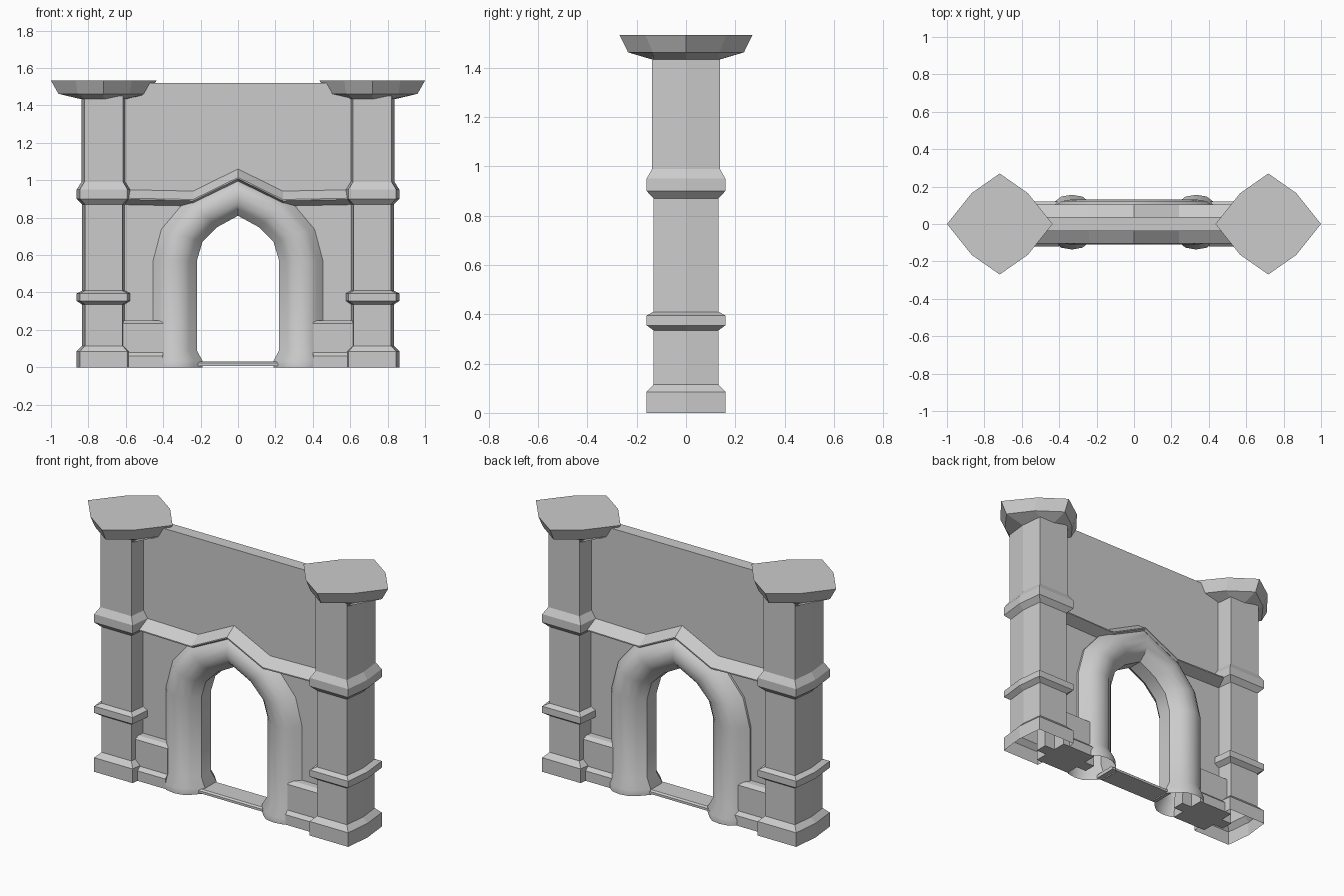
import bpy, math

cube = bpy.data.objects.get("Cube")
if cube:
    bpy.data.objects.remove(cube, do_unlink=True)

stone = bpy.data.materials.new("grey_stone")
stone.use_nodes = True
GREY = (0.6, 0.6, 0.6, 1)
stone.diffuse_color = GREY
stone.node_tree.nodes["Principled BSDF"].inputs["Base Color"].default_value = GREY


def loft(name, rings, start_cap=False, end_cap=False, smooth=None):
    """Skin equal-length closed rings into one object."""
    n = len(rings[0])
    verts = [p for ring in rings for p in ring]
    faces = []
    for r in range(len(rings) - 1):
        for i in range(n):
            a, b = r * n + i, r * n + (i + 1) % n
            faces.append((a, b, b + n, a + n))
    if start_cap:
        faces.append(tuple(reversed(range(n))))
    if end_cap:
        faces.append(tuple(range(len(verts) - n, len(verts))))
    mesh = bpy.data.meshes.new(name)
    mesh.from_pydata(verts, [], faces)
    mesh.materials.append(stone)
    # consistent outward normals
    import bmesh
    bm = bmesh.new()
    bm.from_mesh(mesh)
    bmesh.ops.recalc_face_normals(bm, faces=bm.faces)
    bm.to_mesh(mesh)
    bm.free()
    if smooth:
        mesh.shade_smooth()
        mesh.set_sharp_from_angle(angle=math.radians(smooth))
    obj = bpy.data.objects.new(name, mesh)
    bpy.context.collection.objects.link(obj)
    return obj


def mirrored(half):
    """Complete a left half path, ending on x = 0, with its right half."""
    return half + [(-x, z) for x, z in reversed(half[:-1])]


def hexagon(cx, apex, flat, depth, z):
    plan = [(apex, 0), (flat, depth), (-flat, depth),
            (-apex, 0), (-flat, -depth), (flat, -depth)]
    return [(cx + x, y, z) for x, y in plan]


def octagon(cx, rx, ry, dx, dy, z):
    plan = [(rx, 0), (dx, dy), (0, ry), (-dx, dy),
            (-rx, 0), (-dx, -dy), (0, -ry), (dx, -dy)]
    return [(cx + x, y, z) for x, y in plan]


# Pillars with moulded bands, capitals and side plinths
SHAFT, UPPER, BAND = (0.115, 0.1, 0.132), (0.119, 0.104, 0.137), (0.145, 0.128, 0.16)
levels = [(0, BAND), (0.085, BAND), (0.115, SHAFT),
          (0.335, SHAFT), (0.355, BAND), (0.395, BAND), (0.41, SHAFT),
          (0.87, SHAFT), (0.9, BAND), (0.95, BAND), (0.99, UPPER), (1.45, UPPER)]
plinth_half = [(0.12, 0), (0.12, 0.06), (0.1, 0.08), (0.1, 0.235), (0.075, 0.25)]
plinth_profile = plinth_half + [(-y, z) for y, z in reversed(plinth_half)]

for side, sx in (("left", 1), ("right", -1)):
    cx = 0.718 * sx
    loft(side + "_pillar", [hexagon(cx, *size, z) for z, size in levels])
    loft(side + "_capital", [
        octagon(cx, 0.119, 0.137, 0.104, 0.134, 1.433),
        octagon(cx, 0.242, 0.235, 0.14, 0.135, 1.462),
        octagon(cx, 0.282, 0.27, 0.15, 0.165, 1.533)], True, True)
    loft(side + "_plinth",
         [[(x * sx, y, z) for y, z in plinth_profile] for x in (0.4, 0.63)], True, True)

# Arch lines: inner and outer edge from foot to apex
inner = mirrored([(0.19, 0), (0.19, 0.035), (0.22, 0.09), (0.22, 0.57),
                  (0.19, 0.67), (0.11, 0.75), (0, 0.81)])
outer = mirrored([(0.475, 0), (0.475, 0.035), (0.46, 0.09), (0.46, 0.57),
                  (0.415, 0.74), (0.28, 0.9), (0, 1.03)])

# Thin wall with the doorway cut along the middle of the arch
doorway = [((a[0] + b[0]) / 2, (a[1] + b[1]) / 2) for a, b in zip(inner, outer)]
outline = [(-0.7, 0), (-0.7, 1.52), (0.7, 1.52), (0.7, 0)] + doorway
loft("wall", [[(x, y, z) for x, z in outline] for y in (-0.037, 0.037)], True, True)

# Rounded arch surround, thicker at the feet
front = [(0, 0.045), (0.17, 0.088), (0.3, 0.112), (0.5, 0.12),
         (0.7, 0.112), (0.83, 0.088), (1, 0.04)]
section = front + [(t, -y) for t, y in reversed(front)]
rings = []
for (ix, iz), (ox, oz) in zip(inner, outer):
    swell = 1.22 if iz < 0.05 else 1
    rings.append([(ix + (ox - ix) * t, 0.01 + y * swell, iz + (oz - iz) * t)
                  for t, y in section])
loft("arch", rings, smooth=32)

# Sloped string course that climbs over the arch, on both faces
course = mirrored([(0.64, 0.95), (0.24, 0.942), (0, 1.06)])
for name, sy in (("front_ledge", -1), ("back_ledge", 1)):
    shape = [(0.02, 0), (0.037, 0), (0.105, -0.045), (0.105, -0.052), (0.037, -0.08), (0.02, -0.08)]
    loft(name, [[(x, y * sy, z + dz) for y, dz in shape] for x, z in course], True, True)

# Door sill
sill = [(-0.07, 0.008), (-0.07, 0.022), (-0.06, 0.03),
        (0.06, 0.03), (0.07, 0.022), (0.07, 0.008)]
loft("sill", [[(x, y, z) for y, z in sill] for x in (-0.22, 0.22)], True, True)
